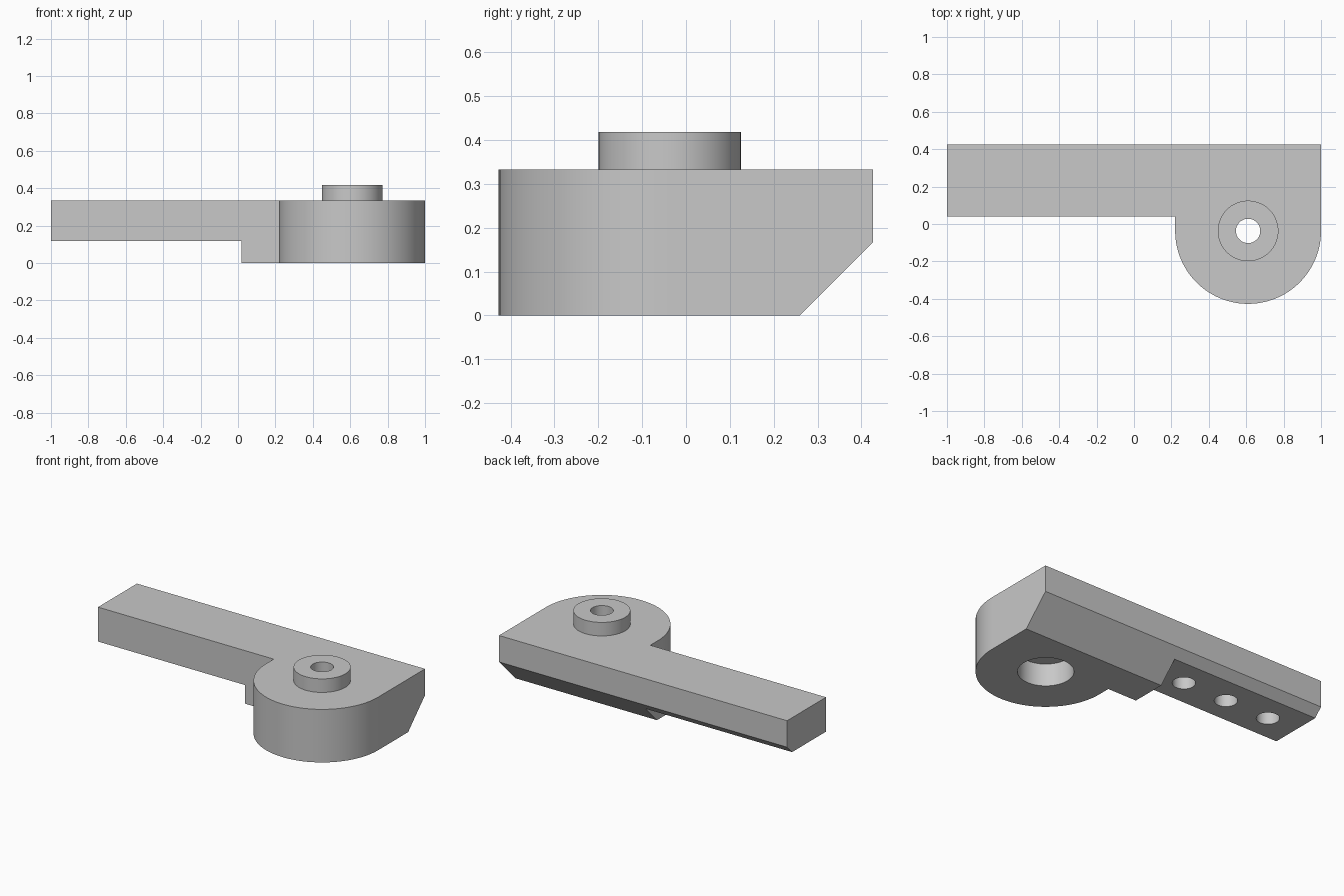
import bpy
import bmesh
from math import sin, cos, pi, radians
from mathutils import Vector

cube = bpy.data.objects.get("Cube")
if cube:
    bpy.data.objects.remove(cube, do_unlink=True)

TOP = 0.333
BACK = 0.426
FRONT = 0.04
PIVOT = Vector((0.61, -0.037))
LOBE_R = 0.39

grey = bpy.data.materials.new("plain grey")
grey.use_nodes = True
colour = (0.58, 0.58, 0.58, 1)
grey.diffuse_color = colour
grey.node_tree.nodes["Principled BSDF"].inputs["Base Color"].default_value = colour


def prism(name, points, direction):
    """Extrude a closed 3D outline along a direction."""
    bm = bmesh.new()
    face = bm.faces.new([bm.verts.new(p) for p in points])
    new = bmesh.ops.extrude_face_region(bm, geom=[face])["geom"]
    moved = [v for v in new if isinstance(v, bmesh.types.BMVert)]
    bmesh.ops.translate(bm, verts=moved, vec=direction)
    bmesh.ops.recalc_face_normals(bm, faces=bm.faces)
    mesh = bpy.data.meshes.new(name)
    bm.to_mesh(mesh)
    bm.free()
    mesh.materials.append(grey)
    obj = bpy.data.objects.new(name, mesh)
    bpy.context.collection.objects.link(obj)
    return obj


def arc(centre, r, start, end, steps):
    return [(centre[0] + r * cos(start + (end - start) * i / steps),
             centre[1] + r * sin(start + (end - start) * i / steps))
            for i in range(steps + 1)]


def plan(name, outline, z0, z1):
    return prism(name, [(x, y, z0) for x, y in outline], (0, 0, z1 - z0))


def cylinder(name, centre, r, z0, z1):
    return plan(name, arc(centre, r, 0, 2 * pi, 64)[:-1], z0, z1)


def apply_boolean(target, tool, operation):
    mod = target.modifiers.new("boolean", "BOOLEAN")
    mod.operation = operation
    mod.solver = "EXACT"
    mod.object = tool
    bpy.context.view_layer.objects.active = target
    bpy.ops.object.modifier_apply(modifier=mod.name)
    bpy.data.objects.remove(tool, do_unlink=True)


# Arm and rounded lobe in one plan outline
outline = [(-1, BACK), (-1, FRONT), (0.22, FRONT)]
outline += arc(PIVOT, LOBE_R, pi, 2 * pi, 48) + [(1, BACK)]
bracket = plan("hinge_bracket", outline, 0, TOP)

# Raised boss around the pivot
apply_boolean(bracket, cylinder("boss", PIVOT, 0.162, 0.25, 0.418), "UNION")

# Step under the arm
step = [(-1.1, -0.6), (0.02, -0.6), (0.02, 0.6), (-1.1, 0.6)]
apply_boolean(bracket, plan("arm_step", step, -0.1, 0.117), "DIFFERENCE")

# Bevel along the lower back edge
wedge = [(-1.1, 0.159, -0.1), (-1.1, 0.526, 0.267), (-1.1, 0.526, -0.1)]
apply_boolean(bracket, prism("back_bevel", wedge, (2.2, 0, 0)), "DIFFERENCE")

# Pivot bore and wider recess below it
apply_boolean(bracket, cylinder("pivot_bore", PIVOT, 0.065, -0.1, 0.6), "DIFFERENCE")
apply_boolean(bracket, cylinder("pivot_recess", PIVOT, 0.157, -0.1, 0.14), "DIFFERENCE")

# Blind screw holes under the arm
for x in (-0.80, -0.495, -0.19):
    apply_boolean(bracket, cylinder("screw_hole", (x, 0.205), 0.065, 0, 0.26), "DIFFERENCE")

bpy.ops.object.select_all(action="DESELECT")
bracket.select_set(True)
bpy.context.view_layer.objects.active = bracket
bpy.ops.object.shade_smooth_by_angle(angle=radians(30))
